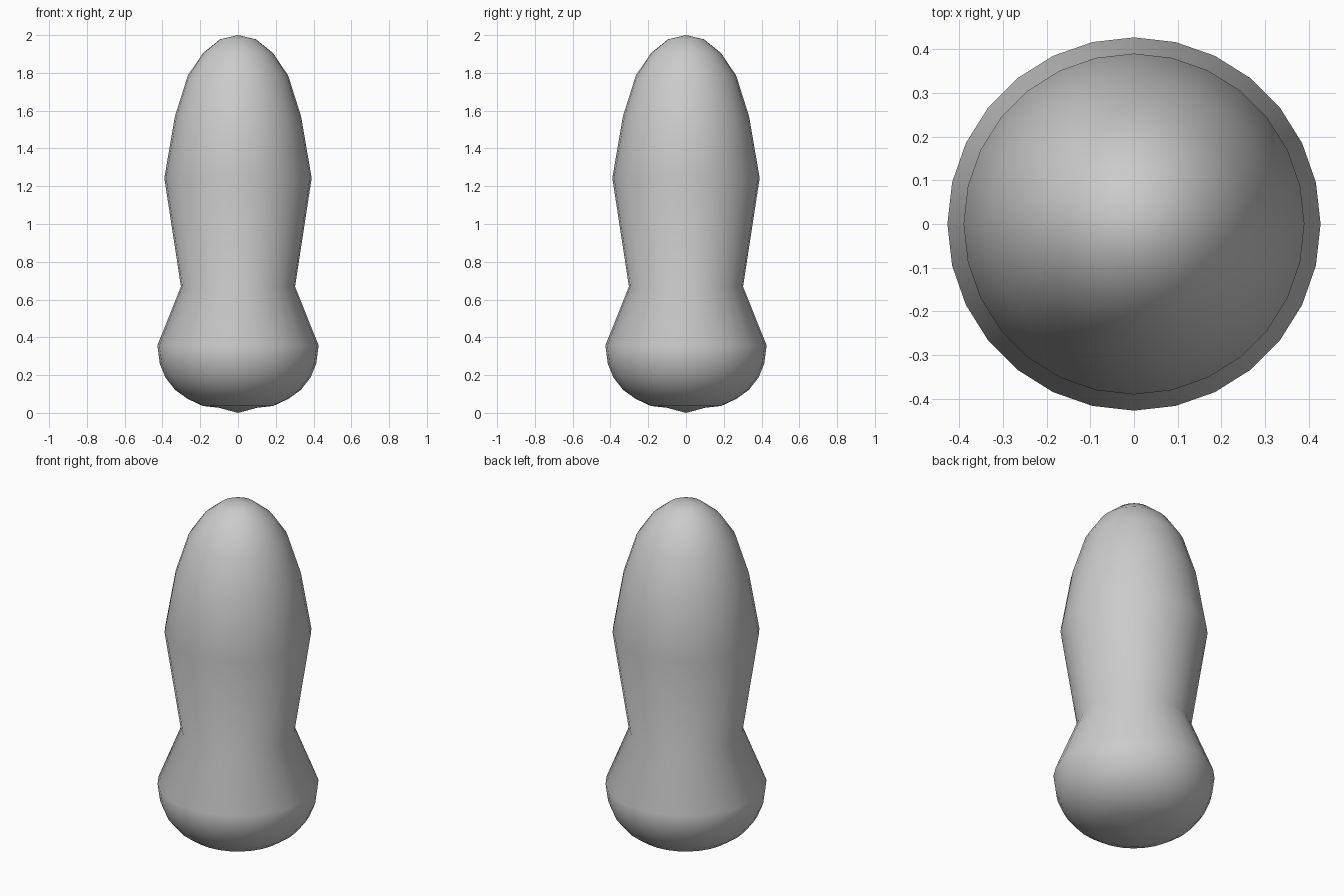
import bpy, bmesh, math

if "Cube" in bpy.data.objects:
    bpy.data.objects.remove(bpy.data.objects["Cube"])

# Half profile (radius, height) from bottom tip to rounded top
profile = [(0, 0), (0.1, 0.027), (0.187, 0.037), (0.268, 0.075), (0.333, 0.122),
           (0.384, 0.187), (0.414, 0.26), (0.427, 0.357), (0.302, 0.668),
           (0.39, 1.243), (0.334, 1.57), (0.265, 1.787), (0.185, 1.905),
           (0.095, 1.978), (0, 2.0)]
SIDES = 28

# Lathe the profile around z
bm = bmesh.new()
verts = [bm.verts.new((r, 0, z)) for r, z in profile]
edges = [bm.edges.new(pair) for pair in zip(verts, verts[1:])]
bmesh.ops.spin(bm, geom=verts + edges, cent=(0, 0, 0), axis=(0, 0, 1),
               angle=math.tau, steps=SIDES, use_merge=False)
bmesh.ops.remove_doubles(bm, verts=bm.verts, dist=0.0005)
bmesh.ops.recalc_face_normals(bm, faces=bm.faces)
for f in bm.faces:
    f.smooth = True

# Smooth turned body
mesh = bpy.data.meshes.new("turned_body")
bm.to_mesh(mesh)
bm.free()
body = bpy.data.objects.new("turned_body", mesh)
bpy.context.collection.objects.link(body)
